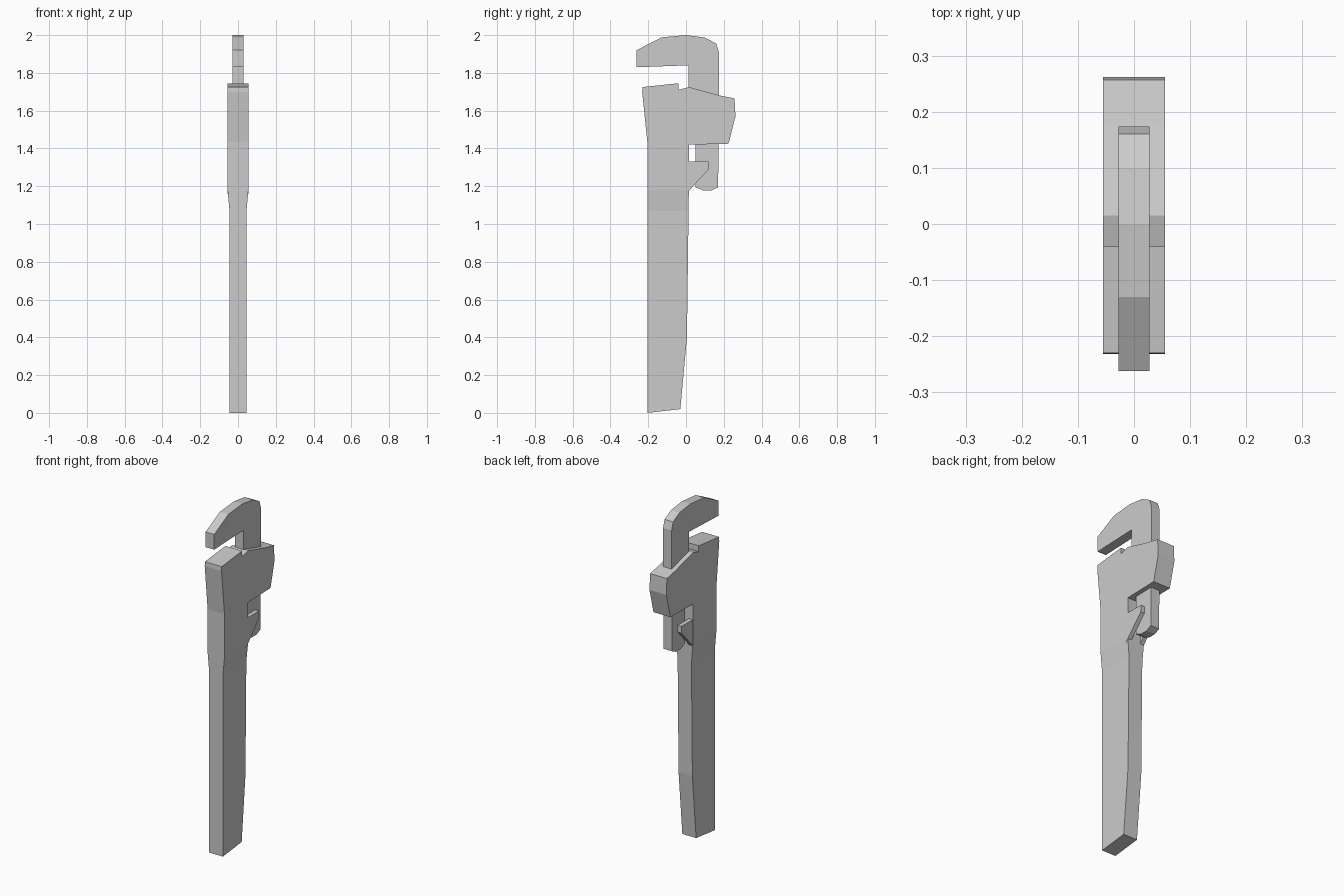
import bpy, bmesh

if "Cube" in bpy.data.objects:
    bpy.data.objects.remove(bpy.data.objects["Cube"])


def plate(name, profile, x0, x1, neck=None):
    """Extrude a (y, z) profile from x0 to x1; neck = (z_low, z_high, scale) slims the lower part."""
    bm = bmesh.new()
    face = bm.faces.new([bm.verts.new((x0, y, z)) for y, z in profile])
    out = bmesh.ops.extrude_face_region(bm, geom=[face])
    new = [v for v in out["geom"] if isinstance(v, bmesh.types.BMVert)]
    bmesh.ops.translate(bm, verts=new, vec=(x1 - x0, 0, 0))
    if neck:
        low, high, s = neck
        for z in (low, high):
            bmesh.ops.bisect_plane(bm, geom=bm.verts[:] + bm.edges[:] + bm.faces[:],
                                   plane_co=(0, 0, z), plane_no=(0, 0, 1), dist=1e-5)
        for v in bm.verts:
            if v.co.z < low + 0.01:
                v.co.x *= s
    bmesh.ops.recalc_face_normals(bm, faces=bm.faces[:])
    mesh = bpy.data.meshes.new(name)
    bm.to_mesh(mesh)
    bm.free()
    obj = bpy.data.objects.new(name, mesh)
    bpy.context.collection.objects.link(obj)
    return obj


W = 0.055   # half width of the head
J = 0.028   # half width of the sliding jaw

# Handle and head in one forging, slimmer below the head
body = [(-0.205, 0), (-0.03, 0.02), (0.005, 0.40), (0.015, 1.18), (0.015, 1.42),
        (0.225, 1.425), (0.262, 1.57), (0.257, 1.665), (0.18, 1.68), (0.015, 1.725),
        (-0.04, 1.71), (-0.04, 1.745), (-0.23, 1.725), (-0.232, 1.70), (-0.205, 1.435)]
plate("handle_and_head", body, -W, W, neck=(1.07, 1.18, 0.82))

# Sliding hook jaw, its shank passing through the head
jaw = [(-0.262, 1.83), (-0.262, 1.92), (-0.13, 1.988), (0, 2.0), (0.10, 1.987),
       (0.16, 1.955), (0.174, 1.91), (0.174, 1.60), (0.17, 1.195), (0.135, 1.178),
       (0.09, 1.178), (0.05, 1.195), (0.05, 1.60), (0.015, 1.60), (0.012, 1.84)]
plate("sliding_jaw", jaw, -J, J)

# Pair of hooked guide prongs either side of the shank
prong = [(0.0, 1.16), (0.015, 1.175), (0.12, 1.29), (0.12, 1.33), (0.0, 1.33)]
for side, s in (("left", -1), ("right", 1)):
    plate("guide_prong_" + side, prong, s * 0.03, s * (W - 0.0005))
